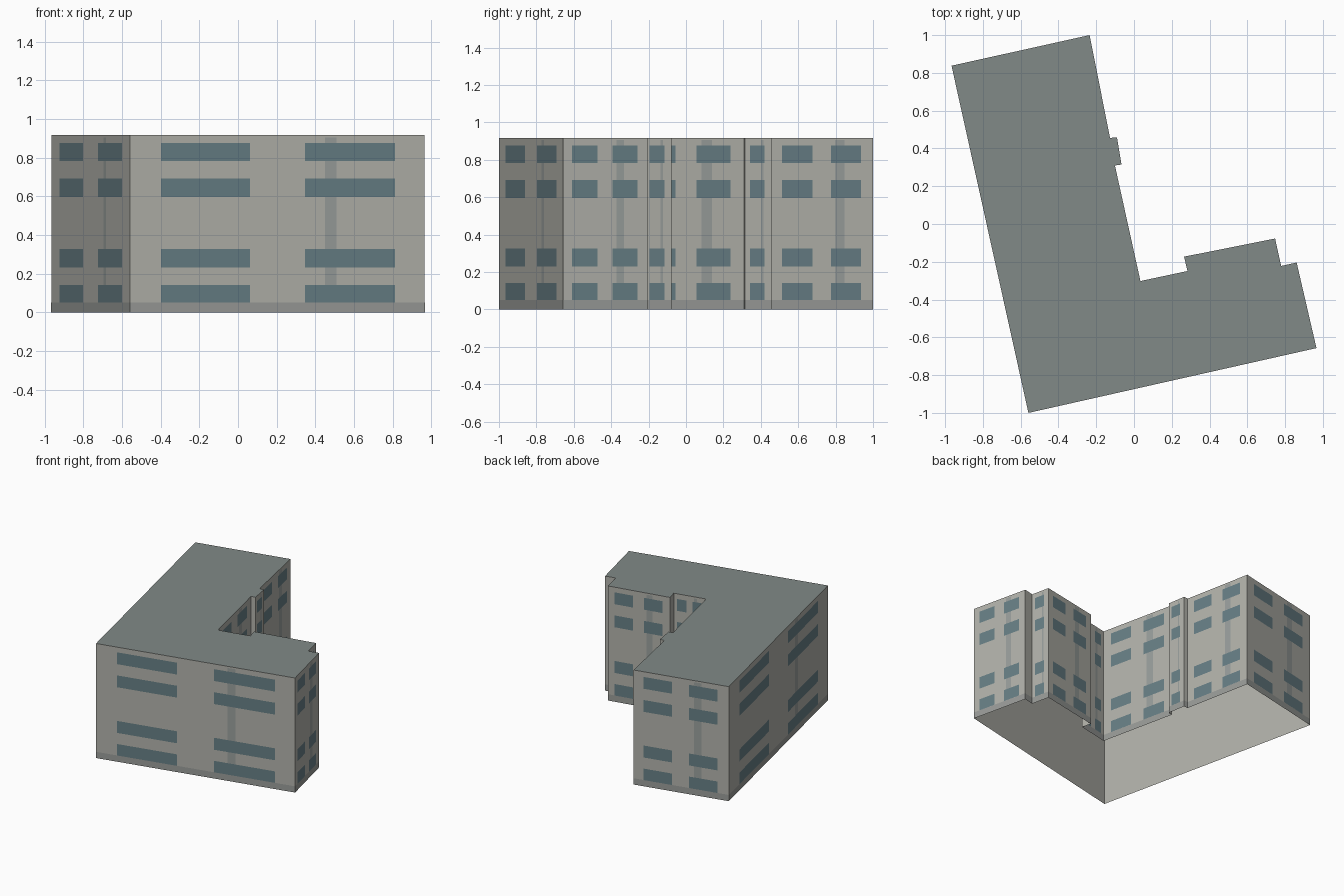
import bpy
import bmesh
from mathutils import Vector

if "Cube" in bpy.data.objects:
    bpy.data.objects.remove(bpy.data.objects["Cube"])

H = 0.918
BASE = 0.05
ROWS = [(0.05, 0.142), (0.231, 0.327), (0.597, 0.692), (0.782, 0.877)]
# Footprint, counter-clockwise from the front-left corner
PLAN = [(-0.559, -1.0), (0.966, -0.657), (0.861, -0.204), (0.779, -0.222),
        (0.747, -0.077), (0.265, -0.173), (0.283, -0.249), (0.034, -0.302),
        (-0.101, 0.31), (-0.066, 0.315), (-0.090, 0.458), (-0.127, 0.456),
        (-0.235, 1.0), (-0.966, 0.838)]


def material(name, rgb):
    m = bpy.data.materials.new(name)
    m.diffuse_color = (*rgb, 1)
    m.use_nodes = True
    m.node_tree.nodes["Principled BSDF"].inputs["Base Color"].default_value = m.diffuse_color
    return m


WALL = material("wall", (0.445, 0.445, 0.405))
ROOF = material("roof", (0.22, 0.252, 0.243))
GLASS = material("glass", (0.135, 0.21, 0.235))
PLINTH = material("plinth", (0.32, 0.33, 0.315))
STRIP = material("strip", (0.32, 0.345, 0.335))


def make_object(name, bm, *mats):
    me = bpy.data.meshes.new(name)
    bm.to_mesh(me)
    bm.free()
    for m in mats:
        me.materials.append(m)
    ob = bpy.data.objects.new(name, me)
    bpy.context.collection.objects.link(ob)
    return ob


def panel(bm, a, b, f0, f1, z0, z1, offset):
    """Flat panel on the wall a-b between fractions f0 and f1 of its length."""
    d = b - a
    n = Vector((d.y, -d.x)).normalized() * offset
    p, q = a + d * f0 + n, a + d * f1 + n
    bm.faces.new([bm.verts.new((v.x, v.y, z))
                  for v, z in ((p, z0), (q, z0), (q, z1), (p, z1))])


# Building body: walls and a darker roof, open underneath
bm = bmesh.new()
low = [bm.verts.new((x, y, 0)) for x, y in PLAN]
top = [bm.verts.new((x, y, H)) for x, y in PLAN]
for i in range(len(PLAN)):
    j = (i + 1) % len(PLAN)
    bm.faces.new((low[i], low[j], top[j], top[i]))
bm.faces.new(top).material_index = 1
make_object("building_body", bm, WALL, ROOF)

# Wall details: plinth band, vertical strip and windows on every wall
windows, strips, plinth = bmesh.new(), bmesh.new(), bmesh.new()
pts = [Vector(p) for p in PLAN]
for a, b in zip(pts, pts[1:] + pts[:1]):
    length = (b - a).length
    panel(plinth, a, b, 0, 1, 0, BASE, 0.0004)
    if length < 0.12:
        continue
    if length < 0.2:
        spans, mid = [(0.19, 0.73)], 0.64
    elif length < 1:
        spans, mid = [(0.107, 0.403), (0.585, 0.88)], 0.673
    else:
        spans, mid = [(0.105, 0.407), (0.594, 0.899)], 0.681
    half = min(0.03, 0.046 * length) / length
    panel(strips, a, b, mid - half, mid + half, BASE, 0.905, 0.0004)
    for z0, z1 in ROWS:
        for f0, f1 in spans:
            panel(windows, a, b, f0, f1, z0, z1, 0.0008)
make_object("plinth_band", plinth, PLINTH)
make_object("wall_strips", strips, STRIP)
make_object("windows", windows, GLASS)
